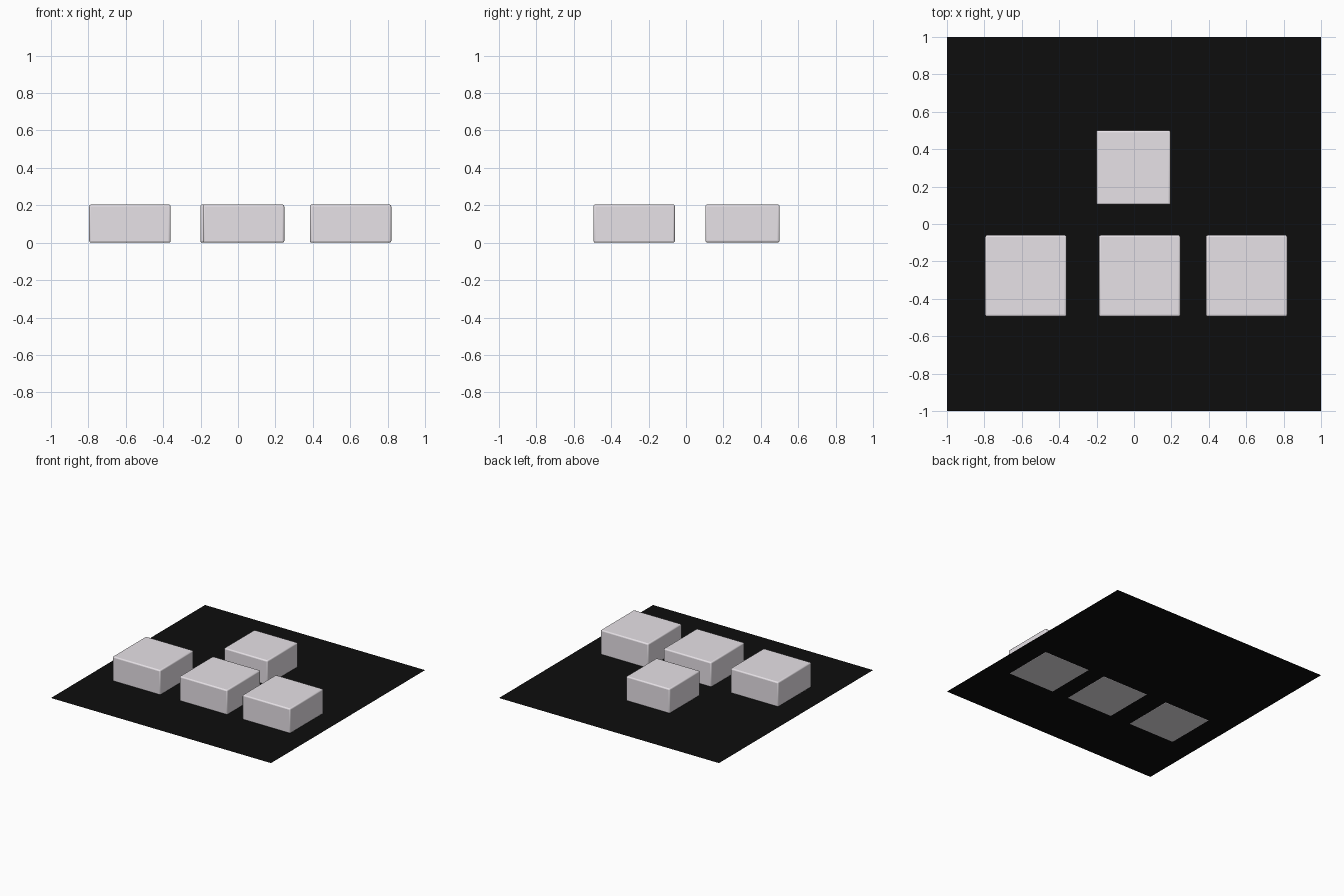
import bpy

if "Cube" in bpy.data.objects:
    bpy.data.objects.remove(bpy.data.objects["Cube"])


def material(name, color):
    m = bpy.data.materials.new(name)
    m.diffuse_color = color
    m.use_nodes = True
    m.node_tree.nodes["Principled BSDF"].inputs["Base Color"].default_value = m.diffuse_color
    return m


cap_mat = material("keycap_light", (0.80, 0.76, 0.80, 1))
base_mat = material("base_black", (0.004, 0.004, 0.004, 1))

# Thin base sheet
bpy.ops.mesh.primitive_plane_add(size=2, location=(0, 0, 0.001))
base = bpy.context.object
base.name = "base_sheet"
base.data.materials.append(base_mat)


def keycap(name, x, y, width, bottom):
    """Square block with slightly softened edges."""
    height = 0.204 - bottom
    bpy.ops.mesh.primitive_cube_add(size=1, location=(x, y, bottom + height / 2))
    ob = bpy.context.object
    ob.name = name
    ob.scale = (width, width, height)
    bpy.ops.object.transform_apply(location=False, rotation=False, scale=True)
    bev = ob.modifiers.new("soft_edges", 'BEVEL')
    bev.width = 0.01
    bev.segments = 3
    ob.data.materials.append(cap_mat)
    bpy.ops.object.shade_smooth_by_angle()


# Row of three larger keys, single smaller key behind
for name, x in (("left_key", -0.578), ("down_key", 0.03), ("right_key", 0.602)):
    keycap(name, x, -0.277, 0.435, 0.0)
keycap("up_key", -0.003, 0.302, 0.397, 0.001)
